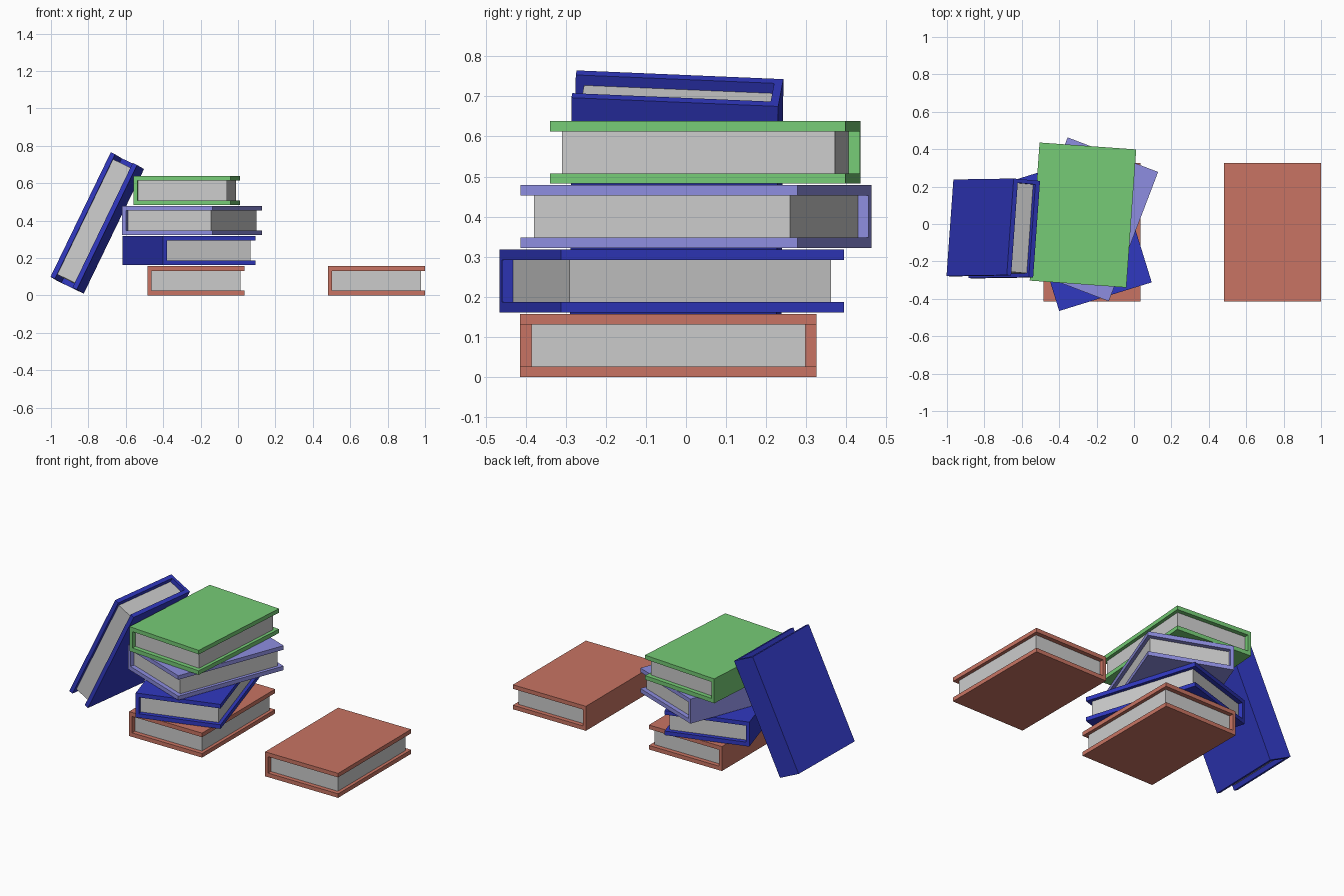
import bpy, bmesh
from math import radians
from mathutils import Matrix, Vector

if "Cube" in bpy.data.objects:
    bpy.data.objects.remove(bpy.data.objects["Cube"])

W, D, H = 0.518, 0.74, 0.157      # width, length, thickness of every book
BOARD, SPINE, INSET_X, INSET_Y = 0.026, 0.021, 0.021, 0.028


def paint(name, rgb):
    mat = bpy.data.materials.new(name)
    mat.diffuse_color = (*rgb, 1)
    mat.use_nodes = True
    mat.node_tree.nodes["Principled BSDF"].inputs["Base Color"].default_value = mat.diffuse_color
    return mat


RED = paint("red_cloth", (0.58, 0.175, 0.125))
BLUE = paint("blue_cloth", (0.03, 0.04, 0.53))
LILAC = paint("lilac_cloth", (0.27, 0.27, 0.75))
GREEN = paint("green_cloth", (0.18, 0.60, 0.18))


def prism(name, profile, length, matrix, mat=None):
    """Extrude an x-z profile along y, centred on y = 0."""
    bm = bmesh.new()
    face = bm.faces.new([bm.verts.new((x, -length / 2, z)) for x, z in profile])
    moved = bmesh.ops.extrude_face_region(bm, geom=[face])["geom"]
    bmesh.ops.translate(bm, vec=(0, length, 0),
                        verts=[g for g in moved if isinstance(g, bmesh.types.BMVert)])
    bmesh.ops.recalc_face_normals(bm, faces=bm.faces)
    mesh = bpy.data.meshes.new(name)
    bm.to_mesh(mesh)
    bm.free()
    obj = bpy.data.objects.new(name, mesh)
    bpy.context.collection.objects.link(obj)
    obj.matrix_world = matrix
    if mat:
        mesh.materials.append(mat)


def book(name, mat, matrix):
    w, h = W / 2, H / 2
    xi, zi = -w + SPINE, h - BOARD
    # C-shaped cover, spine on local -x
    prism(name + "_cover", [(-w, -h), (w, -h), (w, -zi), (xi, -zi),
                            (xi, zi), (w, zi), (w, h), (-w, h)], D, matrix, mat)
    # page block, set back from the cover edges
    xp = w - INSET_X
    prism(name + "_pages", [(xi, -zi), (xp, -zi), (xp, zi), (xi, zi)],
          D - 2 * INSET_Y, matrix)


# lone book and twisted stack: name, colour, x, y, base z, turn
for name, mat, x, y, z, turn in [
    ("lone_book", RED, 0.741, -0.044, 0, 0),
    ("stack_book_1", RED, -0.224, -0.044, 0, 0),
    ("stack_book_2", BLUE, -0.262, -0.035, 0.161, 17.2),
    ("stack_book_3", LILAC, -0.245, 0.025, 0.322, -20.9),
    ("stack_book_4", GREEN, -0.273, 0.048, 0.482, -4.1),
]:
    book(name, mat, Matrix.Translation((x, y, z + H / 2))
         @ Matrix.Rotation(radians(turn), 4, "Z"))

# book leaning on the stack, fore-edge facing the front
ax = Vector((-0.071, -0.994, 0.042)).normalized()
ay = Vector((0.435, 0, 0.90))
ay = (ay - ax * ay.dot(ax)).normalized()
az = ax.cross(ay)
lean = Matrix((ax, ay, az)).transposed().to_4x4()
book("leaning_book", BLUE, Matrix.Translation((-0.7525, -0.024, 0.387)) @ lean)
